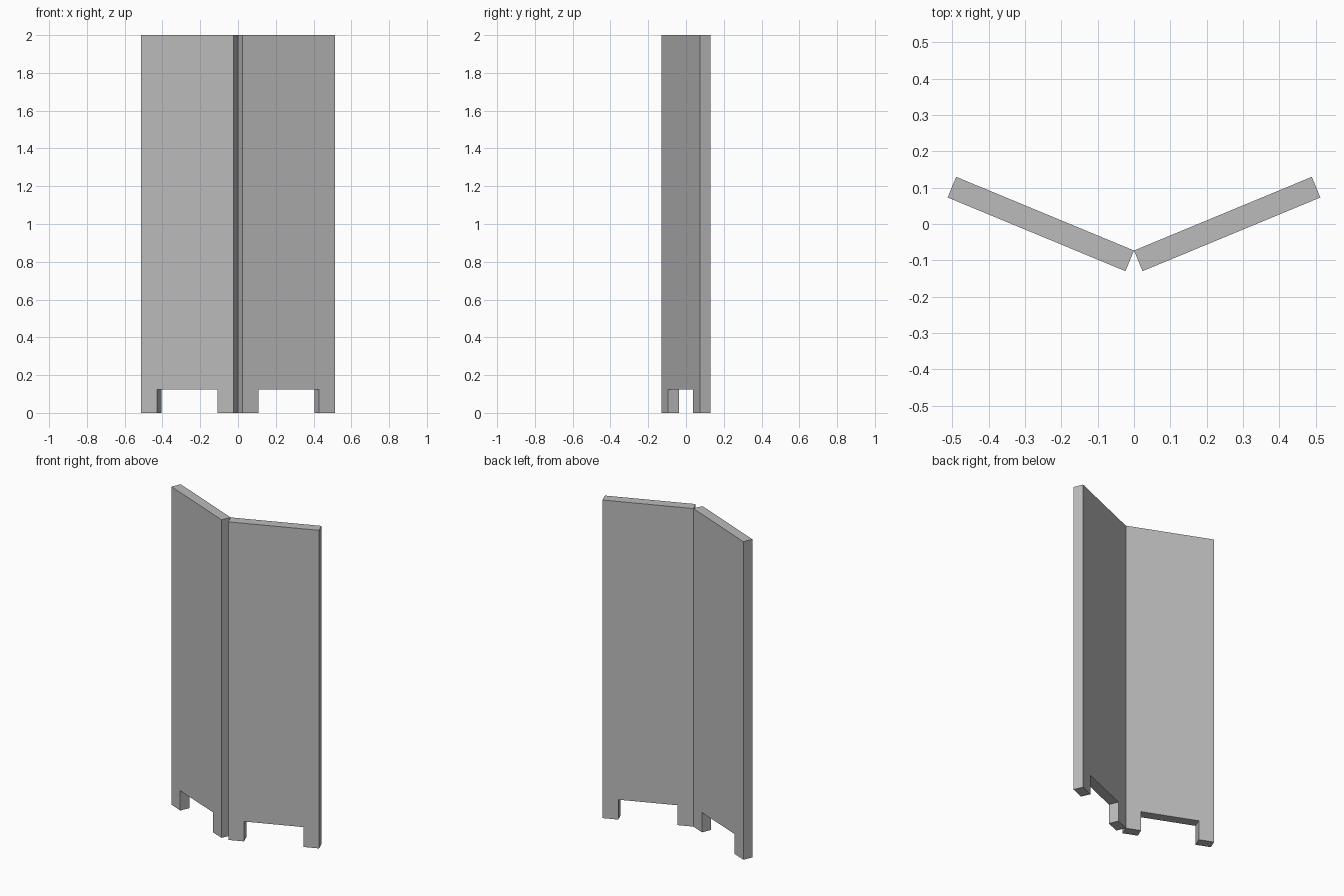
import bpy, bmesh, math
from mathutils import Matrix

if "Cube" in bpy.data.objects:
    bpy.data.objects.remove(bpy.data.objects["Cube"])

# Panel dimensions and fold
L, T, H = 0.53, 0.0615, 2.0
LEG_W, LEG_H = 0.092, 0.125
ANGLE = math.radians(22.5)
HINGE_Y = -0.073

grey = bpy.data.materials.new("plain grey")
grey.diffuse_color = (0.5, 0.5, 0.5, 1)
grey.use_nodes = True
grey.node_tree.nodes["Principled BSDF"].inputs["Base Color"].default_value = grey.diffuse_color


def panel(name, side):
    # Board outline with a notch between two feet
    outline = [(0, 0), (LEG_W, 0), (LEG_W, LEG_H), (L - LEG_W, LEG_H),
               (L - LEG_W, 0), (L, 0), (L, H), (0, H)]
    bm = bmesh.new()
    face = bm.faces.new([bm.verts.new((x, 0, z)) for x, z in outline])
    out = bmesh.ops.extrude_face_region(bm, geom=[face])
    new = [v for v in out["geom"] if isinstance(v, bmesh.types.BMVert)]
    bmesh.ops.translate(bm, verts=new, vec=(0, -T, 0))
    # Swing about the back hinge line, mirrored for the left side
    bm.transform(Matrix.Translation((0, HINGE_Y, 0))
                 @ Matrix.Scale(side, 4, (1, 0, 0))
                 @ Matrix.Rotation(ANGLE, 4, 'Z'))
    bmesh.ops.recalc_face_normals(bm, faces=bm.faces)
    mesh = bpy.data.meshes.new(name)
    bm.to_mesh(mesh)
    bm.free()
    mesh.materials.append(grey)
    obj = bpy.data.objects.new(name, mesh)
    bpy.context.collection.objects.link(obj)


panel("right_panel", 1)
panel("left_panel", -1)
